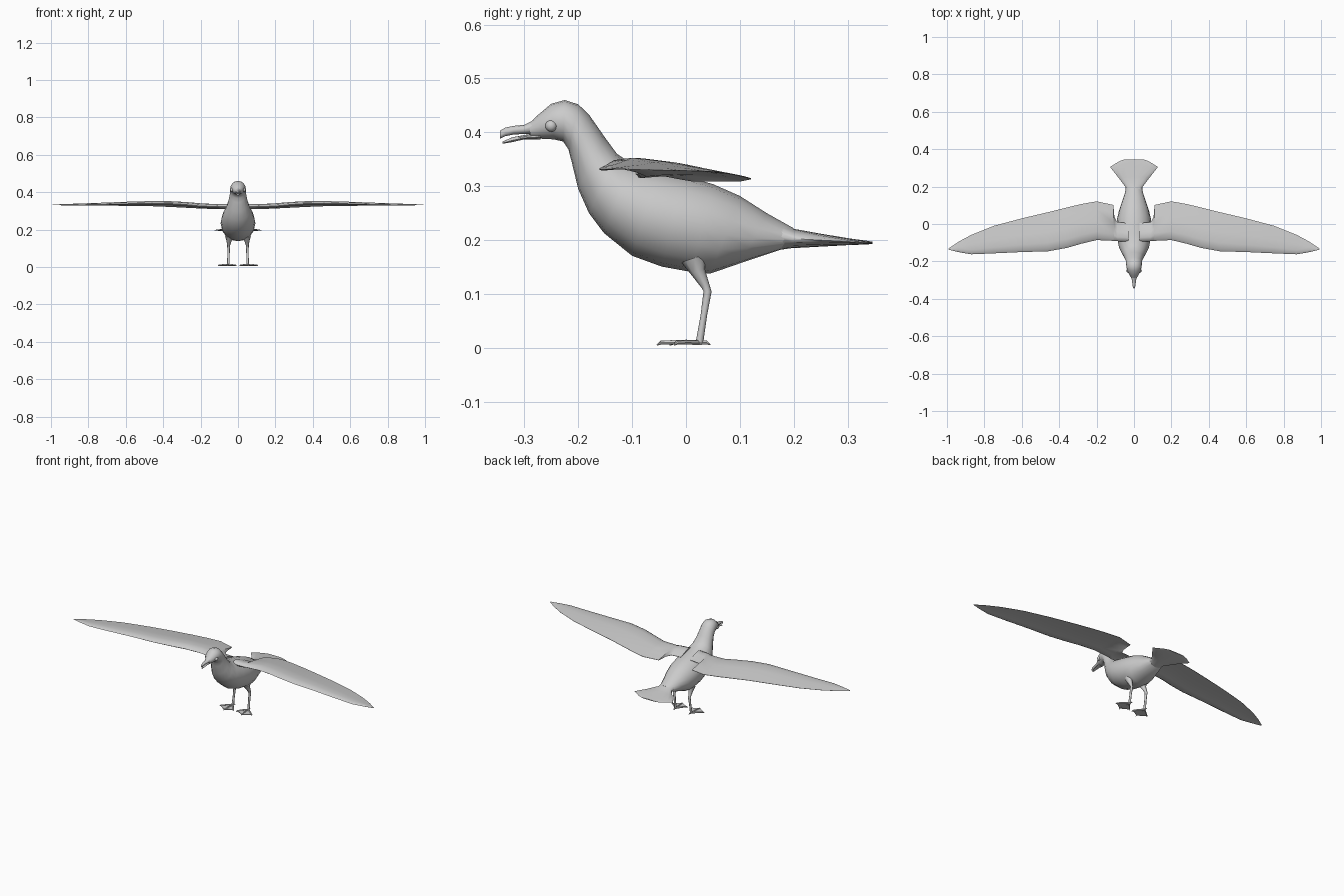
import bpy, bmesh, math
from mathutils import Vector

grey = bpy.data.materials.new("plumage grey")
grey.diffuse_color = (0.6, 0.6, 0.6, 1)


def loft(name, rings, mirror=False, angle=50):
    """Skin a list of equal-length point rings, capping both ends."""
    bm = bmesh.new()
    rows = [[bm.verts.new(p) for p in ring] for ring in rings]
    n = len(rows[0])
    for a, b in zip(rows, rows[1:]):
        for i in range(n):
            j = (i + 1) % n
            bm.faces.new((a[i], a[j], b[j], b[i]))
    bm.faces.new(rows[0][::-1])
    bm.faces.new(rows[-1])
    bmesh.ops.recalc_face_normals(bm, faces=bm.faces)
    me = bpy.data.meshes.new(name)
    bm.to_mesh(me)
    bm.free()
    me.materials.append(grey)
    ob = bpy.data.objects.new(name, me)
    bpy.context.collection.objects.link(ob)
    if mirror:
        ob.modifiers.new("mirror", 'MIRROR').use_mirror_merge = False
    bpy.ops.object.select_all(action='DESELECT')
    ob.select_set(True)
    bpy.context.view_layer.objects.active = ob
    bpy.ops.object.shade_smooth_by_angle(angle=math.radians(angle))
    return ob


def oval(ty, tz, by, bz, w, n=16):
    """Ring across the body from a top point to a bottom point, half-width w."""
    pts = []
    for i in range(n):
        a = 2 * math.pi * i / n
        t = (1 - math.cos(a)) / 2
        pts.append((w * math.sin(a), ty + (by - ty) * t, tz + (bz - tz) * t))
    return pts


def tube(name, path, n=8):
    """Tapered limb along (x, y, z, radius) points."""
    rings = []
    for i, (x, y, z, r) in enumerate(path):
        a, b = path[max(i - 1, 0)], path[min(i + 1, len(path) - 1)]
        d = (Vector(b[:3]) - Vector(a[:3])).normalized()
        u = d.cross(Vector((0.0, 0.3, 1.0)) if abs(d.z) < 0.6 else Vector((0, 1, 0))).normalized()
        v = d.cross(u)
        rings.append([Vector((x, y, z)) + r * (u * math.cos(2 * math.pi * k / n)
                      + v * math.sin(2 * math.pi * k / n)) for k in range(n)])
    return loft(name, rings, mirror=True)


# Head, neck, body: top y z, bottom y z, half-width
body = [
    (-.292, .416, -.288, .390, .014), (-.275, .432, -.265, .388, .026),
    (-.250, .453, -.245, .387, .037), (-.225, .460, -.228, .383, .041),
    (-.200, .452, -.218, .368, .043), (-.180, .433, -.212, .345, .044),
    (-.150, .390, -.200, .295, .053), (-.128, .360, -.180, .250, .066),
    (-.100, .342, -.152, .213, .080), (-.050, .330, -.100, .171, .090),
    (.000, .318, -.045, .151, .093), (.050, .304, .010, .141, .090),
    (.100, .282, .045, .138, .080), (.150, .250, .100, .157, .062),
    (.200, .222, .175, .182, .042)]
loft("body", [oval(*r) for r in body])

# Flat fanned tail
tail = [(.170, .236, .160, .180, .045), (.200, .221, .195, .185, .045),
        (.250, .212, .250, .188, .085), (.305, .203, .305, .191, .128),
        (.335, .199, .335, .192, .080), (.346, .197, .346, .193, .050)]
loft("tail", [oval(*r) for r in tail])

# Open hooked beak
upper = [(-.280, .424, -.280, .396, .017), (-.300, .414, -.300, .397, .012),
         (-.320, .412, -.320, .396, .009), (-.335, .409, -.335, .393, .007),
         (-.345, .403, -.345, .388, .003)]
lower = [(-.270, .400, -.270, .387, .016), (-.300, .395, -.300, .387, .010),
         (-.322, .391, -.322, .382, .007), (-.340, .383, -.340, .379, .003)]
loft("upper_beak", [oval(*r, 10) for r in upper])
loft("lower_beak", [oval(*r, 10) for r in lower])

# Eyes
for s, side in ((-1, "right"), (1, "left")):
    bpy.ops.mesh.primitive_uv_sphere_add(segments=12, ring_count=8, radius=.011,
                                         location=(s * .031, -.250, .412))
    eye = bpy.context.object
    eye.name = side + "_eye"
    eye.data.materials.append(grey)
    bpy.ops.object.shade_smooth()

# Wings: x, leading y, trailing y, leading z, trailing z, thickness
wing = [(.03, -.095, .005, .325, .312, .024), (.09, -.092, .010, .323, .310, .022),
        (.105, -.090, .040, .323, .310, .022), (.11, -.090, .102, .323, .310, .022),
        (.20, -.086, .121, .326, .314, .024), (.28, -.105, .107, .334, .318, .024),
        (.36, -.128, .088, .339, .322, .023), (.46, -.146, .063, .341, .326, .021),
        (.60, -.150, .030, .338, .328, .018), (.75, -.157, -.010, .334, .329, .014),
        (.87, -.162, -.058, .332, .330, .010), (.94, -.150, -.096, .332, .331, .006),
        (.993, -.137, -.132, .332, .332, .003)]
# Aerofoil section: chord fraction, height in thicknesses
foil = [(0, 0), (.06, .4), (.22, .72), (.5, .6), (.8, .25), (1, .04),
        (1, -.04), (.8, 0), (.5, .1), (.22, -.1), (.06, -.3)]
loft("wings", [[(x, a + (b - a) * c, za + (zb - za) * c + h * t) for c, h in foil]
               for x, a, b, za, zb, t in wing], mirror=True)

# Legs: feathered thigh, knee, shank
tube("legs", [(.046, .015, .165, .024), (.048, .022, .142, .014), (.050, .036, .115, .008),
              (.050, .040, .105, .0075), (.051, .033, .060, .006), (.052, .025, .010, .007)])

# Webbed feet: three long toes, hind toe, web
ankle = Vector((.052, .024, .010))
toes = {"inner": (.008, -.030), "middle": (.058, -.054), "outer": (.108, -.022)}
for name, (x, y) in toes.items():
    tube(name + "_toes", [(*ankle, .005), ((x + ankle.x) / 2, (y + ankle.y) / 2, .011, .0045),
                          (x + (ankle.x - x) * .1, y + (ankle.y - y) * .1, .010, .004),
                          (x, y, .005, .001)], 6)
tube("hind_toes", [(*ankle, .005), (.051, .038, .010, .004), (.050, .045, .006, .001)], 6)
web = [(.052, .026), (.012, -.026), (.034, -.034), (.058, -.050), (.082, -.032), (.103, -.019)]
loft("webs", [[(x, y, z) for x, y in web] for z in (.007, .011)], mirror=True, angle=30)
